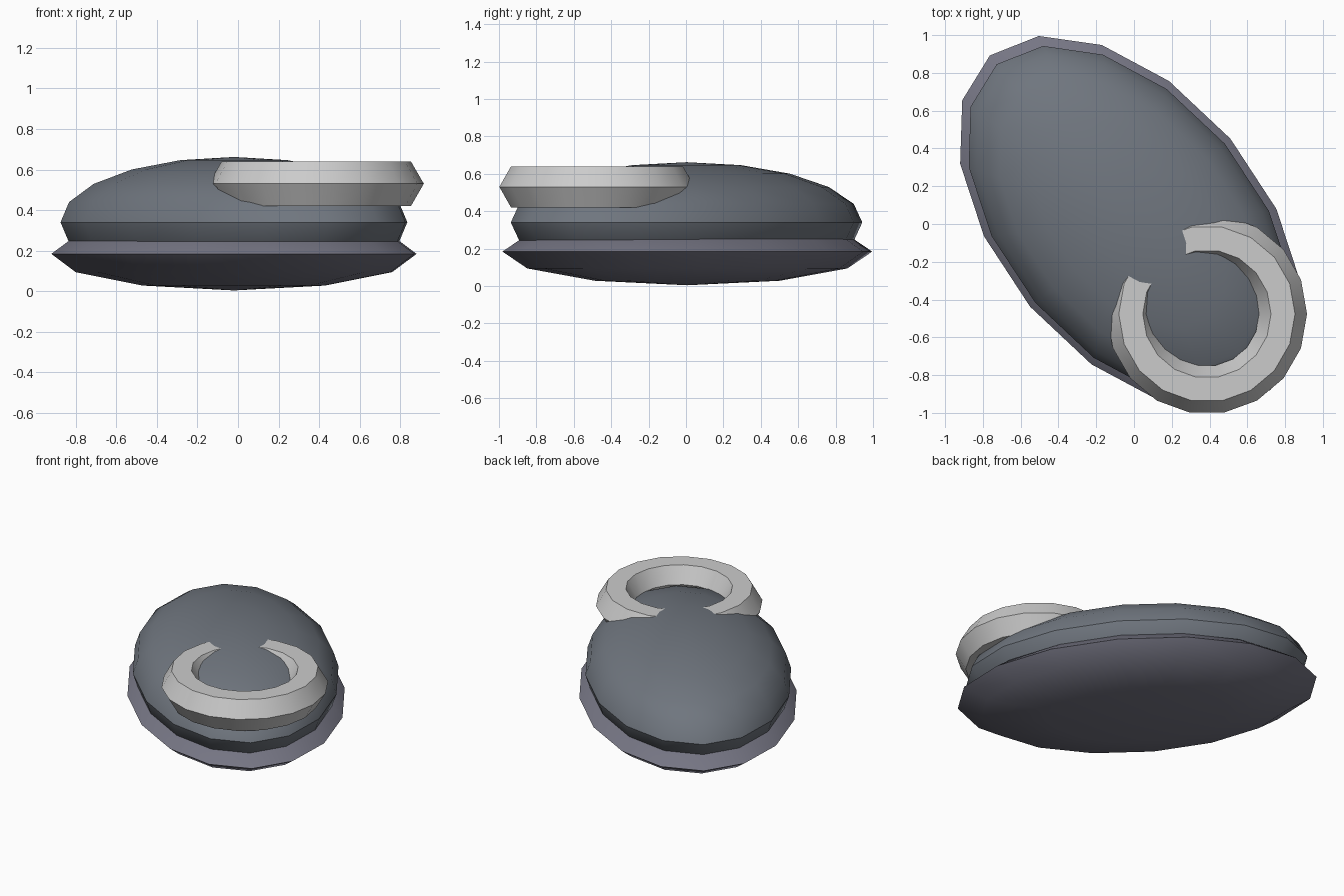
import bpy
from math import radians

if "Cube" in bpy.data.objects:
    bpy.data.objects.remove(bpy.data.objects["Cube"])


def finish(name, color=None):
    obj = bpy.context.object
    obj.name = name
    bpy.ops.object.transform_apply(location=False, rotation=True, scale=True)
    bpy.ops.object.shade_smooth_by_angle(angle=radians(35))
    if color:
        mat = bpy.data.materials.new(name + "_material")
        mat.diffuse_color = color
        mat.use_nodes = True
        mat.node_tree.nodes["Principled BSDF"].inputs["Base Color"].default_value = mat.diffuse_color
        obj.data.materials.append(mat)
    return obj


def flat_ellipsoid(name, center, radii, rings, color):
    # Long axis is local y, turned towards the back left
    bpy.ops.mesh.primitive_uv_sphere_add(segments=16, ring_count=rings, radius=1,
                                         location=center, rotation=(0, 0, radians(40)))
    bpy.context.object.scale = (radii[1], radii[0], radii[2])
    return finish(name, color)


# Lower shell, with a sharp rim
flat_ellipsoid("lower_shell", (-0.02, 0.007, 0.184), (1.156, 0.692, 0.18), 6,
               (0.18, 0.18, 0.23, 1))

# Upper shell, its lower half sunk into the lower shell
flat_ellipsoid("upper_shell", (-0.02, 0.003, 0.34), (1.10, 0.655, 0.322), 10,
               (0.16, 0.18, 0.21, 1))

# Ring lying level, partly buried in the upper shell
bpy.ops.mesh.primitive_torus_add(major_segments=18, minor_segments=6,
                                 major_radius=0.403, minor_radius=0.127,
                                 location=(0.386, -0.476, 0.53))
ring = finish("ring")
bpy.context.view_layer.objects.active = ring
bpy.ops.object.shade_smooth_by_angle(angle=radians(65))
